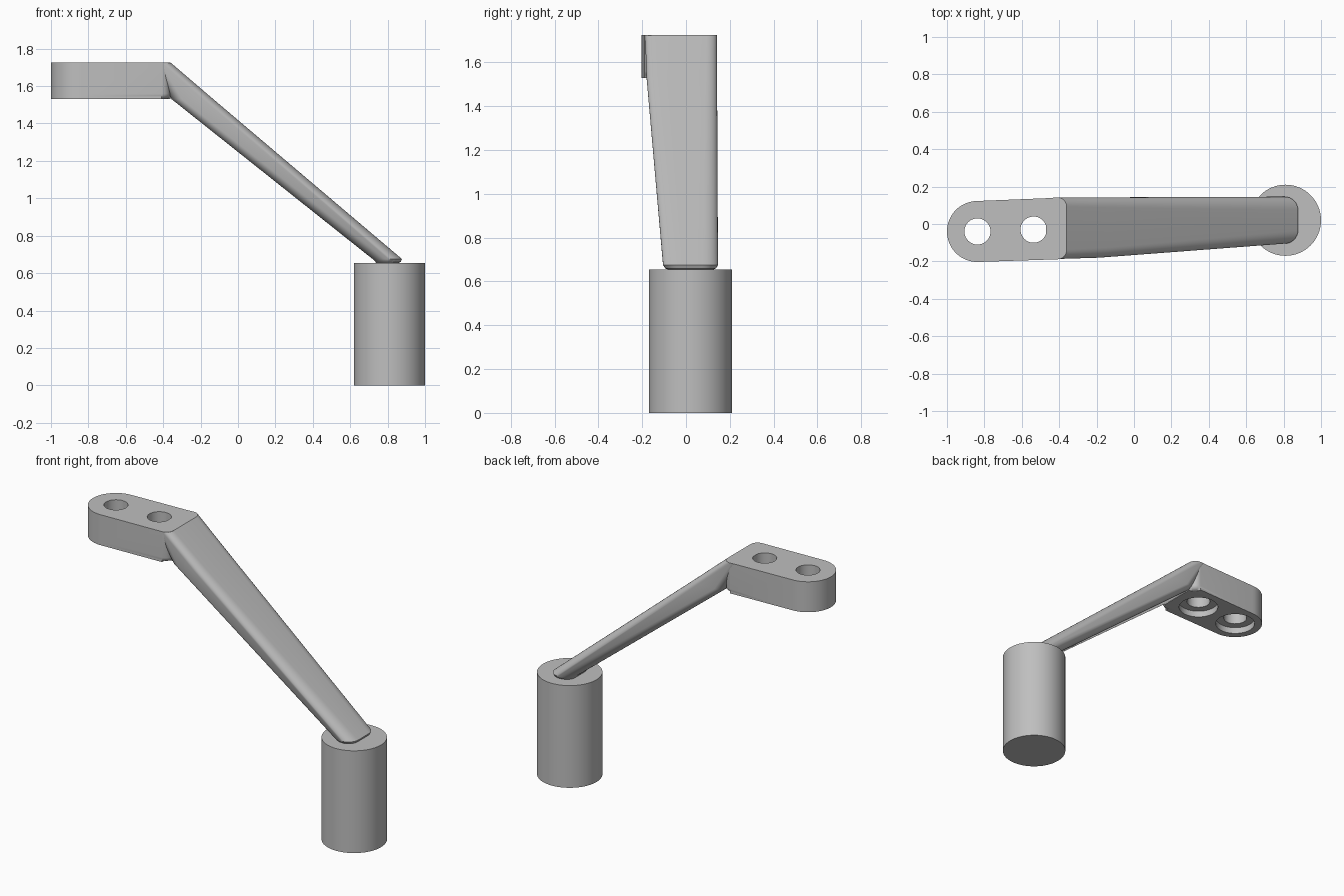
import bpy, bmesh, math
from math import cos, sin, pi

cube = bpy.data.objects.get("Cube")
if cube:
    bpy.data.objects.remove(cube)

grey = bpy.data.materials.new("plain_grey")
grey.use_nodes = True
COLOUR = (0.52, 0.52, 0.52, 1)
grey.diffuse_color = COLOUR
grey.node_tree.nodes["Principled BSDF"].inputs["Base Color"].default_value = COLOUR


def outline(corners, steps=8):
    """Round each (x, y, radius) corner of a counter-clockwise polygon."""
    pts = []
    for i, (x, y, r) in enumerate(corners):
        px, py, _ = corners[i - 1]
        nx, ny, _ = corners[(i + 1) % len(corners)]
        a = math.atan2(y - py, x - px)
        b = math.atan2(ny - y, nx - x)
        turn = (b - a) % (2 * pi)
        t = r * math.tan(turn / 2)
        cx, cy = x - t * cos(a) - r * sin(a), y - t * sin(a) + r * cos(a)
        for k in range(steps + 1):
            ang = a - pi / 2 + turn * k / steps
            pts.append((cx + r * cos(ang), cy + r * sin(ang)))
    return pts


def loft(name, sections, bevel=0):
    """Skin matching horizontal outlines, optionally rounding the bottom rim."""
    bm = bmesh.new()
    rings = [[bm.verts.new((x, y, z)) for x, y in pts] for z, pts in sections]
    n = len(rings[0])
    for low, high in zip(rings, rings[1:]):
        for i in range(n):
            j = (i + 1) % n
            bm.faces.new((low[i], low[j], high[j], high[i]))
    bottom = bm.faces.new(rings[0][::-1])
    bm.faces.new(rings[-1])
    if bevel:
        bmesh.ops.bevel(bm, geom=list(bottom.edges), offset=bevel, segments=5,
                        profile=0.5, affect="EDGES")
    bmesh.ops.recalc_face_normals(bm, faces=bm.faces)
    mesh = bpy.data.meshes.new(name)
    bm.to_mesh(mesh)
    bm.free()
    mesh.materials.append(grey)
    ob = bpy.data.objects.new(name, mesh)
    bpy.context.collection.objects.link(ob)
    return ob


def circle(x, y, r, n=64):
    return [(x + r * cos(2 * pi * i / n), y + r * sin(2 * pi * i / n)) for i in range(n)]


def box(x0, x1, y0, y1, r):
    return outline([(x0, y0, r), (x1, y0, r), (x1, y1, r), (x0, y1, r)])


def activate(ob):
    bpy.ops.object.select_all(action="DESELECT")
    ob.select_set(True)
    bpy.context.view_layer.objects.active = ob


BASE_TOP, PLATE_LOW, TOP = 0.655, 1.53, 1.725

# Handle post
post = loft("handle_post", [(z, circle(0.81, 0.02, 0.19)) for z in (0, BASE_TOP)], 0.035)

# Mounting plate: round outer end, slightly tapered sides
cx, cy, r = -0.837, -0.04, 0.163
end = [(cx + r * cos(a), cy + r * sin(a))
       for a in (pi / 2 + pi * k / 32 for k in range(33))]
inner = outline([(-0.36, -0.187, 0.05), (-0.36, 0.142, 0.05)])
# the two inner corners are rounded by hand-off from a full box outline
full = outline([(-0.7, -0.198, 0.05), (-0.36, -0.187, 0.05),
                (-0.36, 0.142, 0.05), (-0.7, 0.13, 0.05)])
inner = full[9:27]
plate = loft("mounting_plate", [(z, end + inner) for z in (PLATE_LOW, TOP)], 0.03)

# Bolt holes with shallow counterbores underneath
for hx, hy in ((-0.837, -0.04), (-0.537, -0.03)):
    for rad, top in ((0.07, TOP + 0.1), (0.118, PLATE_LOW + 0.04)):
        cutter = loft("hole_cutter", [(z, circle(hx, hy, rad, 48))
                                      for z in (PLATE_LOW - 0.1, top)])
        cutter.hide_render = True
        mod = plate.modifiers.new("hole", "BOOLEAN")
        mod.operation, mod.solver, mod.object = "DIFFERENCE", "EXACT", cutter
        activate(plate)
        bpy.ops.object.modifier_apply(modifier=mod.name)
        bpy.data.objects.remove(cutter)

# Sloping arm, tapering towards the post
arm = loft("sloping_arm", [
    (BASE_TOP - 0.005, box(0.74, 0.85, -0.07, 0.115, 0.05)),
    (BASE_TOP + 0.005, box(0.735, 0.87, -0.095, 0.137, 0.065)),
    (0.675, box(0.72, 0.877, -0.105, 0.146, 0.072)),
    (PLATE_LOW, box(-0.355, -0.132, -0.18, 0.142, 0.055)),
    (TOP, box(-0.47, -0.36, -0.187, 0.142, 0.05)),
])

for ob in (post, plate, arm):
    activate(ob)
    bpy.ops.object.shade_smooth_by_angle(angle=math.radians(35))
